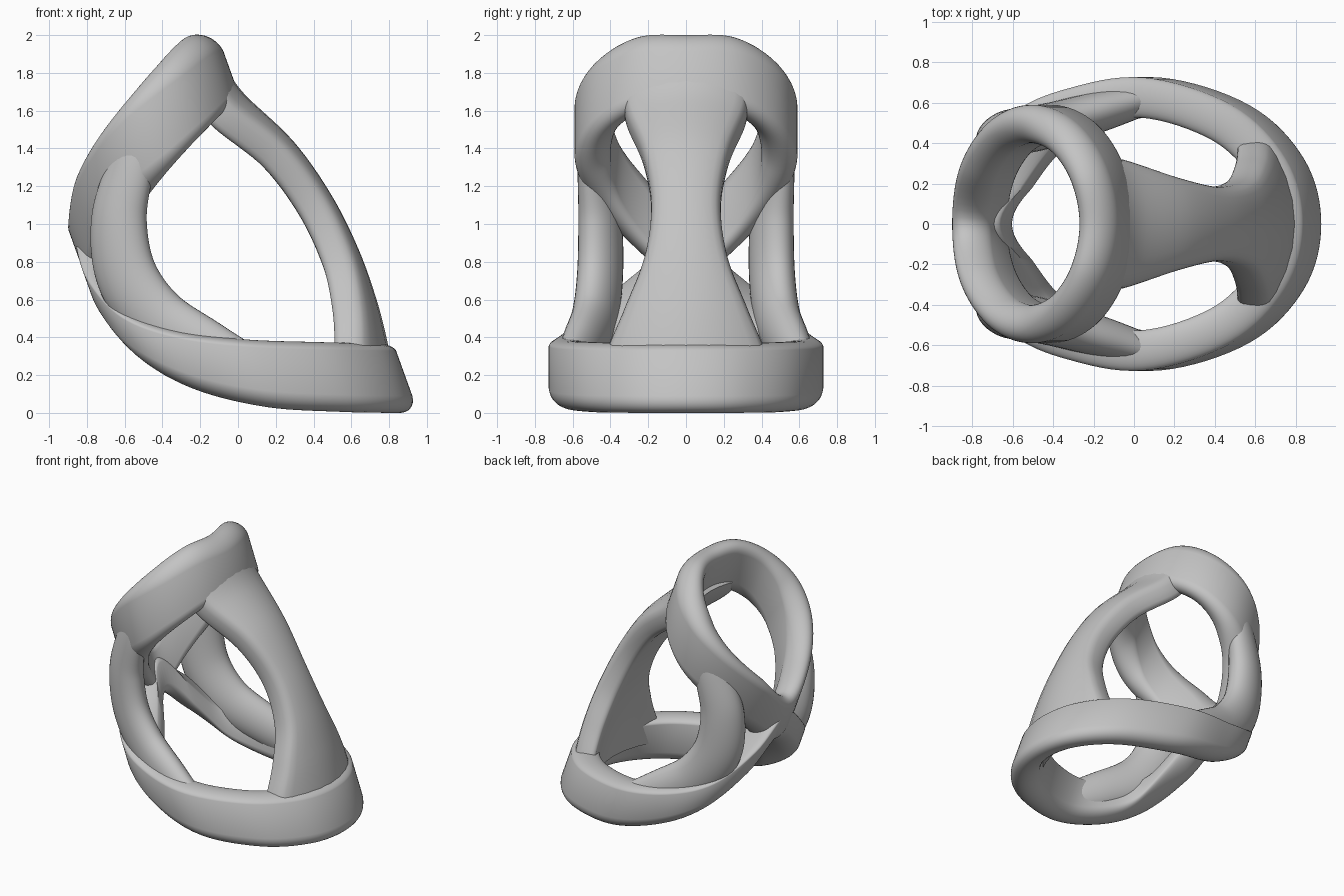
import bpy, bmesh, math
from mathutils import Vector

cube = bpy.data.objects.get("Cube")
if cube:
    bpy.data.objects.remove(cube)

grey = bpy.data.materials.new("plain grey")
grey.use_nodes = True
grey.diffuse_color = (0.55, 0.55, 0.55, 1)
grey.node_tree.nodes["Principled BSDF"].inputs["Base Color"].default_value = grey.diffuse_color

SIDES = 32
STEPS = 8


def spline(pts, closed=False):
    """Smooth curve through tuples of any length."""
    n = len(pts)
    pick = lambda i: pts[i % n] if closed else pts[max(0, min(n - 1, i))]
    out = []
    for i in range(n if closed else n - 1):
        corners = list(zip(*(pick(i + k) for k in (-1, 0, 1, 2))))
        for s in range(STEPS):
            t = s / STEPS
            out.append(tuple(b + (c - a) * t / 2 + (a * 2 - b * 5 + c * 4 - d) * t * t / 2
                             + (b * 3 - a - c * 3 + d) * t ** 3 / 2 for a, b, c, d in corners))
    return out if closed else out + [pts[-1]]


def tangent(path, i):
    """Direction of an open path at point i, from its first three values."""
    ahead, behind = path[min(i + 1, len(path) - 1)], path[max(i - 1, 0)]
    return (Vector(ahead[:3]) - Vector(behind[:3])).normalized()


def loft(name, sections, closed):
    bm = bmesh.new()
    rows = [[bm.verts.new(p) for p in sec] for sec in sections]
    m = len(rows[0])
    for i in range(len(rows) if closed else len(rows) - 1):
        a, b = rows[i], rows[(i + 1) % len(rows)]
        for j in range(m):
            k = (j + 1) % m
            bm.faces.new((a[j], a[k], b[k], b[j]))
    if not closed:
        bm.faces.new(rows[0])
        bm.faces.new(rows[-1])
    bmesh.ops.recalc_face_normals(bm, faces=bm.faces)
    mesh = bpy.data.meshes.new(name)
    bm.to_mesh(mesh)
    bm.free()
    mesh.materials.append(grey)
    obj = bpy.data.objects.new(name, mesh)
    bpy.context.collection.objects.link(obj)
    bpy.ops.object.select_all(action="DESELECT")
    obj.select_set(True)
    bpy.context.view_layer.objects.active = obj
    bpy.ops.object.shade_smooth_by_angle(angle=math.radians(40))


def band(name, half, half_thick, top_cap):
    """Leaning closed band; half holds (x, y, bottom z, height, extra inner thickness) on +y."""
    path = spline(half + [(x, -y, z, h, e) for x, y, z, h, e in half[-2:0:-1]], True)
    lean = Vector((-0.36, 0, 1))
    sections = []
    for i, (x, y, z, height, extra) in enumerate(path):
        ahead, behind = path[(i + 1) % len(path)], path[i - 1]
        out = Vector((ahead[1] - behind[1], behind[0] - ahead[0], 0)).normalized()
        base = Vector((x, y, z + half_thick))
        core = height - half_thick - top_cap
        sec = []
        for j in range(SIDES):
            a = 2 * math.pi * (j + 0.5) / SIDES
            c, s = math.cos(a), math.sin(a)
            lift = core + top_cap * s if s > 0 else half_thick * s
            width = half_thick if c > 0 else half_thick + extra
            sec.append(base + out * (width * c) + lean * lift)
        sections.append(sec)
    loft(name, sections, True)


# Upper ring: slanted, climbing towards the front strut; (angle, bottom z, height)
climb = [(0, 1.62, 0.38), (30, 1.59, 0.4), (60, 1.46, 0.42), (90, 1.27, 0.44),
         (120, 1.08, 0.42), (150, 0.86, 0.41), (180, 0.67, 0.38)]
band("upper_ring", [(-0.415 + 0.315 * math.cos(math.radians(t)),
                     0.495 * math.sin(math.radians(t)), z, h, 0) for t, z, h in climb], 0.095, 0.095)

# Lower ring: egg shaped, curling up at the back to end inside the upper ring
lower = [(0.82, 0, 0, 0.37, 0), (0.75, 0.27, 0, 0.37, 0), (0.52, 0.5, 0.005, 0.37, 0),
         (0.12, 0.625, 0.03, 0.36, 0), (-0.25, 0.57, 0.12, 0.32, 0.02),
         (-0.5, 0.46, 0.26, 0.28, 0.07), (-0.66, 0.25, 0.47, 0.27, 0.07), (-0.71, 0, 0.66, 0.28, 0)]
band("lower_ring", lower, 0.1, 0.045)

# Front strut: hourglass plate, bowed across its width; (x, z, half width)
THICK = 0.1
strut = spline([(-0.13, 1.74, 0.33), (-0.03, 1.61, 0.32), (0.22, 1.37, 0.23), (0.41, 1.1, 0.185),
                (0.545, 0.83, 0.22), (0.635, 0.58, 0.32), (0.69, 0.37, 0.41), (0.72, 0.2, 0.46)])
centre = [(x, 0, z) for x, z, half in strut]
sections = []
for i, (x, z, half) in enumerate(strut):
    tan = tangent(centre, i)
    nor = Vector((-tan.z, 0, tan.x))
    sec = []
    for j in range(SIDES):
        a = 2 * math.pi * j / SIDES
        c, s = math.cos(a), math.sin(a)
        y = (half - THICK) * max(-1, min(1, c * 1.6)) + THICK * c
        bulge = THICK * math.copysign(abs(s) ** 0.6, s)
        sec.append(Vector((x, y, z)) + nor * (bulge - 0.7 * y * y))
    sections.append(sec)
loft("front_strut", sections, False)

# Side struts: C-shaped webs between the rings; (x, y, z, half width, half thickness)
arc = spline([(-0.5, 0.485, 1.55, 0.1, 0.07), (-0.57, 0.48, 1.3, 0.13, 0.085),
              (-0.63, 0.455, 1.02, 0.155, 0.105), (-0.59, 0.455, 0.73, 0.17, 0.11),
              (-0.43, 0.485, 0.5, 0.17, 0.11), (-0.17, 0.555, 0.345, 0.15, 0.1),
              (0.08, 0.625, 0.22, 0.12, 0.075)])
for side, sign in (("left_strut", 1), ("right_strut", -1)):
    sections = []
    for i, (x, y, z, width, depth) in enumerate(arc):
        tan = tangent(arc, i)
        across = Vector((-tan.z, -0.45 * tan.z, tan.x))
        across = (across - tan * across.dot(tan)).normalized()
        thick = tan.cross(across)
        sec = []
        for j in range(SIDES):
            a = 2 * math.pi * j / SIDES
            q = Vector((x, y, z)) + across * (width * math.cos(a)) + thick * (depth * math.sin(a))
            sec.append(Vector((q.x, q.y * sign, q.z)))
        sections.append(sec)
    loft(side, sections, False)
